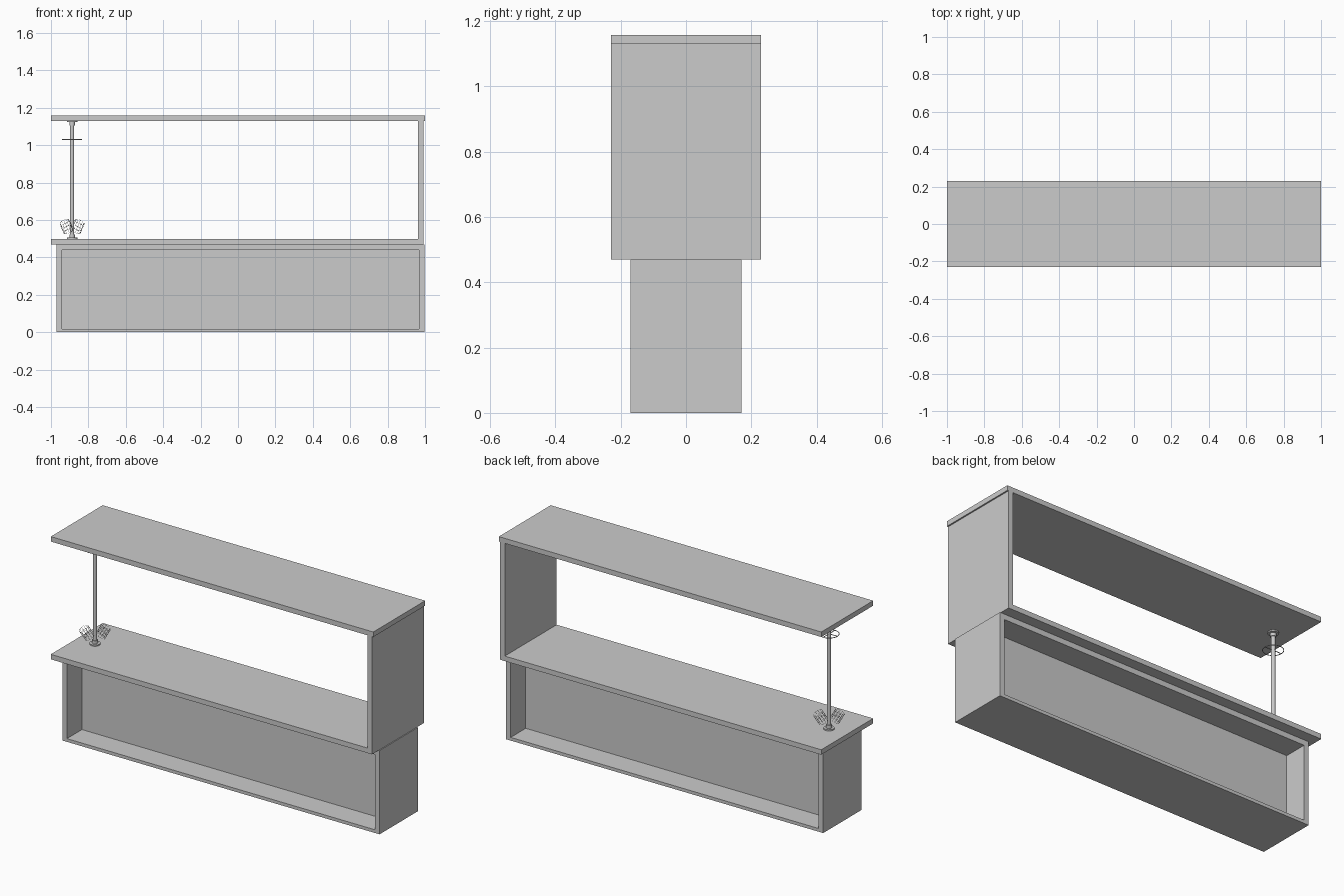
import bpy, math

if "Cube" in bpy.data.objects:
    bpy.data.objects.remove(bpy.data.objects["Cube"])

POLE_X = -0.887


def box(name, x0, x1, y0, y1, z0, z1):
    bpy.ops.mesh.primitive_cube_add(size=1, location=((x0 + x1) / 2, (y0 + y1) / 2, (z0 + z1) / 2))
    ob = bpy.context.object
    ob.name = name
    ob.scale = (x1 - x0, y1 - y0, z1 - z0)
    bpy.ops.object.transform_apply(location=False, rotation=False, scale=True)
    return ob


def rod(name, r, z0, z1, sides=24):
    bpy.ops.mesh.primitive_cylinder_add(vertices=sides, radius=r, depth=z1 - z0,
                                        location=(POLE_X, 0, (z0 + z1) / 2))
    bpy.context.object.name = name
    bpy.ops.object.shade_smooth_by_angle()


# Base cabinet: frame with a central back panel, open on both long sides
box("base_floor", -0.97, 0.997, -0.17, 0.17, 0, 0.018)
box("base_top_rail", -0.97, 0.997, -0.17, 0.17, 0.44, 0.47)
box("base_left_side", -0.97, -0.942, -0.17, 0.17, 0.018, 0.44)
box("base_right_side", 0.968, 0.997, -0.17, 0.17, 0.018, 0.44)
box("base_divider", -0.942, 0.968, -0.037, 0.037, 0.018, 0.44)

# Counter, upright panel and upper top
box("counter", -1, 0.963, -0.23, 0.23, 0.47, 0.498)
box("upright_panel", 0.963, 0.992, -0.23, 0.23, 0.47, 1.13)
box("upper_top", -1, 1, -0.23, 0.23, 1.13, 1.158)

# Support pole with flanges and collars at both ends
rod("pole", 0.011, 0.498, 1.13)
for end, z, s in (("lower", 0.498, 1), ("upper", 1.13, -1)):
    for part, r, h in (("flange", 0.028, 0.007), ("collar", 0.015, 0.025)):
        rod(f"{end}_{part}", r, min(z, z + s * h), max(z, z + s * h))

# Thin hanging ring with cross wires
bpy.ops.mesh.primitive_torus_add(location=(POLE_X, 0, 1.03), major_radius=0.052, minor_radius=0.002,
                                 major_segments=32, minor_segments=6)
bpy.context.object.name = "hanger_ring"
box("ring_wire_x", POLE_X - 0.052, POLE_X + 0.052, -0.0015, 0.0015, 1.0285, 1.0315)
box("ring_wire_y", POLE_X - 0.0015, POLE_X + 0.0015, -0.052, 0.052, 1.0285, 1.0315)


# Two tilted wire baskets on opposite sides of the pole
def wire_basket(name, s):
    bpy.ops.mesh.primitive_grid_add(x_subdivisions=12, y_subdivisions=3, size=1)
    ob = bpy.context.object
    ob.name = name
    for v in ob.data.vertices:
        a = (v.co.x + 0.5) * 2 * math.pi
        v.co = (0.027 * math.cos(a), 0.027 * math.sin(a), v.co.y * 0.058)
    ob.location = (POLE_X + 0.03 * s, 0.03 * s, 0.565)
    ob.rotation_euler = (-0.4 * s, 0.4 * s, 0)
    weld = ob.modifiers.new("weld", 'WELD')
    weld.merge_threshold = 0.0005
    wire = ob.modifiers.new("wire", 'WIREFRAME')
    wire.thickness = 0.002
    wire.use_even_offset = False


wire_basket("left_basket", -1)
wire_basket("right_basket", 1)
